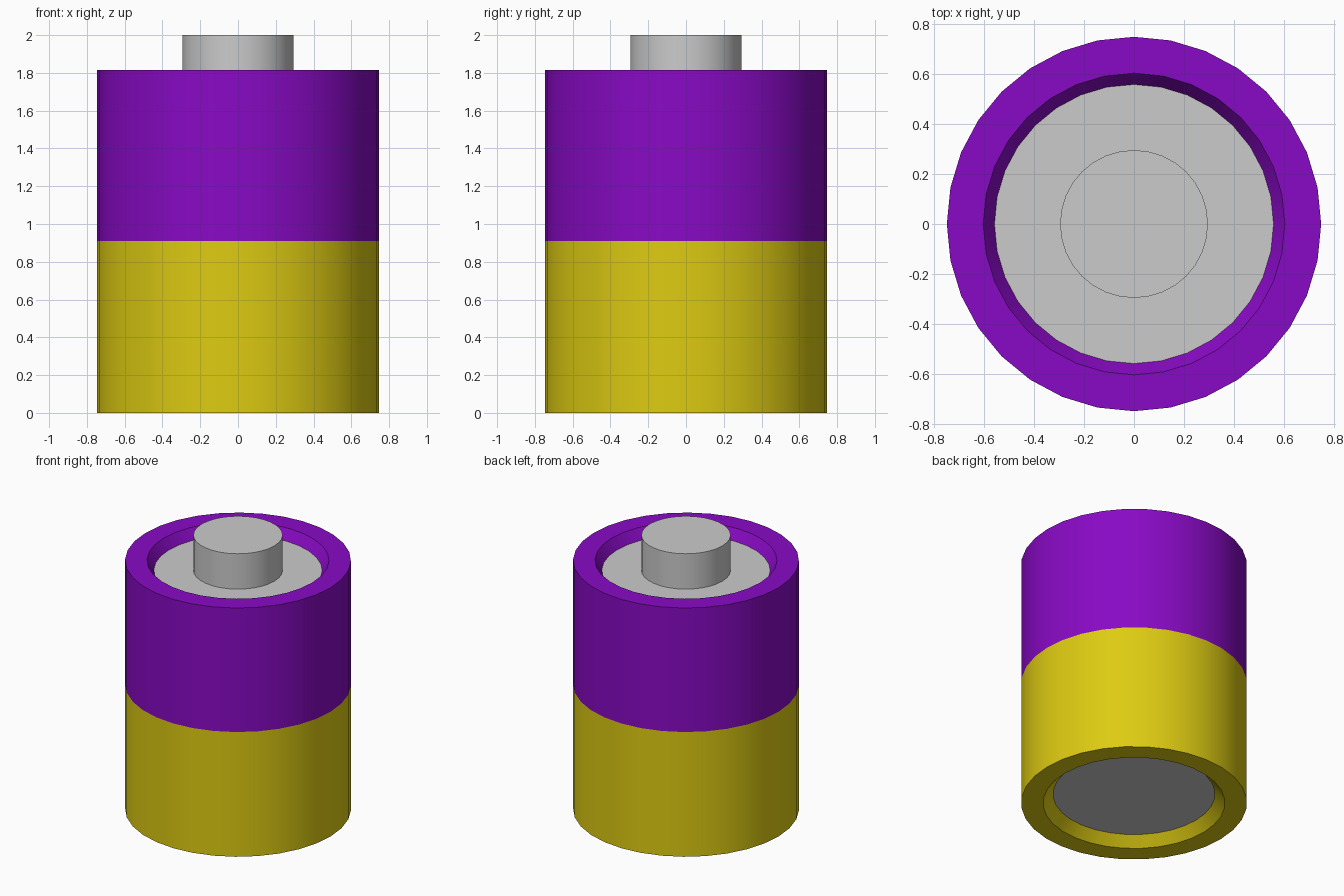
import bpy, bmesh, math

if "Cube" in bpy.data.objects:
    bpy.data.objects.remove(bpy.data.objects["Cube"])

SIDES = 32


def lathe(name, profile, cap_start=False, cap_end=False, color=None):
    """Spin an (r, z) profile around z; optionally close its ends with n-gons."""
    bm = bmesh.new()
    rings = []
    for r, z in profile:
        rings.append([bm.verts.new((r * math.cos(a), r * math.sin(a), z))
                      for a in (2 * math.pi * i / SIDES for i in range(SIDES))])
    for lo, hi in zip(rings, rings[1:]):
        for i in range(SIDES):
            j = (i + 1) % SIDES
            bm.faces.new((lo[i], lo[j], hi[j], hi[i]))
    if cap_start:
        bm.faces.new(rings[0][::-1])
    if cap_end:
        bm.faces.new(rings[-1])
    mesh = bpy.data.meshes.new(name)
    bm.to_mesh(mesh)
    bm.free()
    obj = bpy.data.objects.new(name, mesh)
    bpy.context.collection.objects.link(obj)
    if color:
        mat = bpy.data.materials.new(name + "_paint")
        mat.diffuse_color = color
        mat.use_nodes = True
        mat.node_tree.nodes["Principled BSDF"].inputs["Base Color"].default_value = mat.diffuse_color
        mesh.materials.append(mat)
    bpy.ops.object.select_all(action='DESELECT')
    obj.select_set(True)
    bpy.context.view_layer.objects.active = obj
    bpy.ops.object.shade_smooth_by_angle(angle=math.radians(30))
    return obj


R, MID, TOP = 0.747, 0.91, 1.815

# Yellow lower half of the case, with the sloped recess underneath
lathe("lower_case", [(0.536, 0.068), (0.602, 0), (R, 0), (R, MID)],
      color=(0.73, 0.60, 0.006, 1))

# Purple upper half, with the sloped recess on top
lathe("upper_case", [(R, MID), (R, TOP), (0.602, TOP), (0.557, 1.742)],
      color=(0.25, 0.003, 0.56, 1))

# Grey top plate with the raised contact
lathe("top_terminal", [(0.557, 1.742), (0.295, 1.742), (0.295, 2.0)], cap_end=True)

# Grey bottom plate: a flat disc facing down
lathe("bottom_terminal", [(0.536, 0.068)], cap_start=True)
